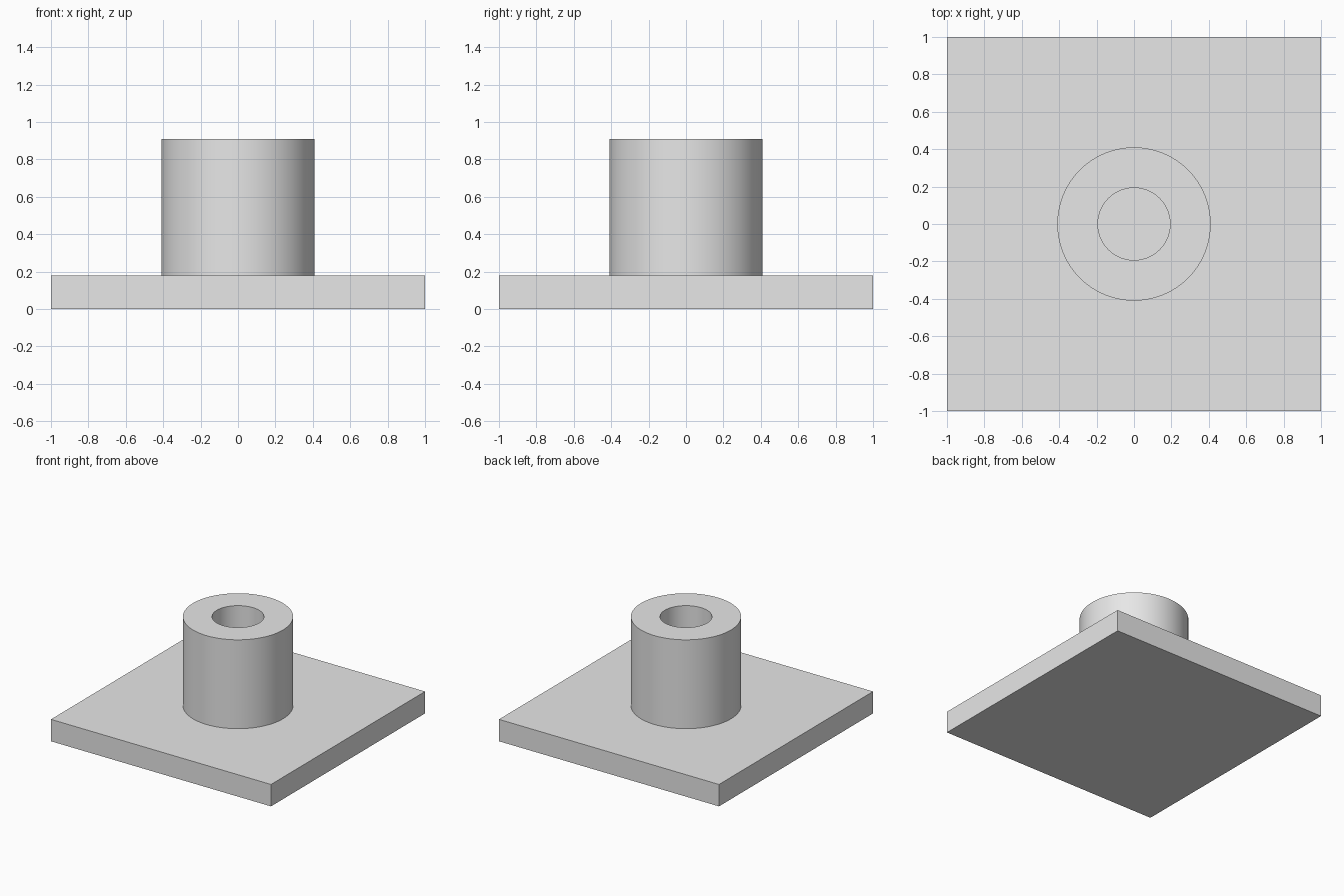
import bpy
import bmesh
import math
from mathutils import Matrix, Vector

PLATE_TOP = 0.18
HUB_TOP = 0.91
HUB_RADIUS = 0.41
BORE_RADIUS = 0.193
SEGMENTS = 96

cube = bpy.data.objects.get("Cube")
if cube:
    bpy.data.objects.remove(cube, do_unlink=True)

# Single plain grey
grey = bpy.data.materials.new("light_grey")
grey.use_nodes = True
grey.diffuse_color = (0.8, 0.8, 0.8, 1)
grey.node_tree.nodes["Principled BSDF"].inputs["Base Color"].default_value = grey.diffuse_color


def add_object(name, bm):
    bmesh.ops.recalc_face_normals(bm, faces=bm.faces)
    mesh = bpy.data.meshes.new(name)
    bm.to_mesh(mesh)
    bm.free()
    mesh.materials.append(grey)
    obj = bpy.data.objects.new(name, mesh)
    bpy.context.collection.objects.link(obj)
    return obj


# Square base plate
bm = bmesh.new()
size = Matrix.Diagonal((2, 2, PLATE_TOP, 1))
bmesh.ops.create_cube(bm, size=1, matrix=Matrix.Translation((0, 0, PLATE_TOP / 2)) @ size)
add_object("base_plate", bm)

# Hollow hub: outer wall, top rim and bore turned around the z axis
bm = bmesh.new()
profile = [(HUB_RADIUS, PLATE_TOP), (HUB_RADIUS, HUB_TOP),
           (BORE_RADIUS, HUB_TOP), (BORE_RADIUS, PLATE_TOP)]
verts = [bm.verts.new((r, 0, z)) for r, z in profile]
edges = [bm.edges.new(pair) for pair in zip(verts, verts[1:])]
bmesh.ops.spin(bm, geom=verts + edges, cent=(0, 0, 0), axis=(0, 0, 1),
               angle=math.tau, steps=SEGMENTS, use_merge=False)
bmesh.ops.remove_doubles(bm, verts=bm.verts, dist=0.0001)

# Make the hub faces point away from the solid wall
bm.normal_update()
middle = (HUB_RADIUS + BORE_RADIUS) / 2
hub = add_object("hub", bm)
bm = bmesh.new()
bm.from_mesh(hub.data)
for face in bm.faces:
    centre = face.calc_center_median()
    radial = Vector((centre.x, centre.y, 0))
    if abs(face.normal.z) > 0.5:
        outward = Vector((0, 0, 1))
    else:
        outward = radial if radial.length > middle else -radial
    if face.normal.dot(outward) < 0:
        face.normal_flip()
bm.to_mesh(hub.data)
bm.free()

bpy.ops.object.select_all(action="DESELECT")
hub.select_set(True)
bpy.context.view_layer.objects.active = hub
bpy.ops.object.shade_smooth_by_angle(angle=math.radians(30))
